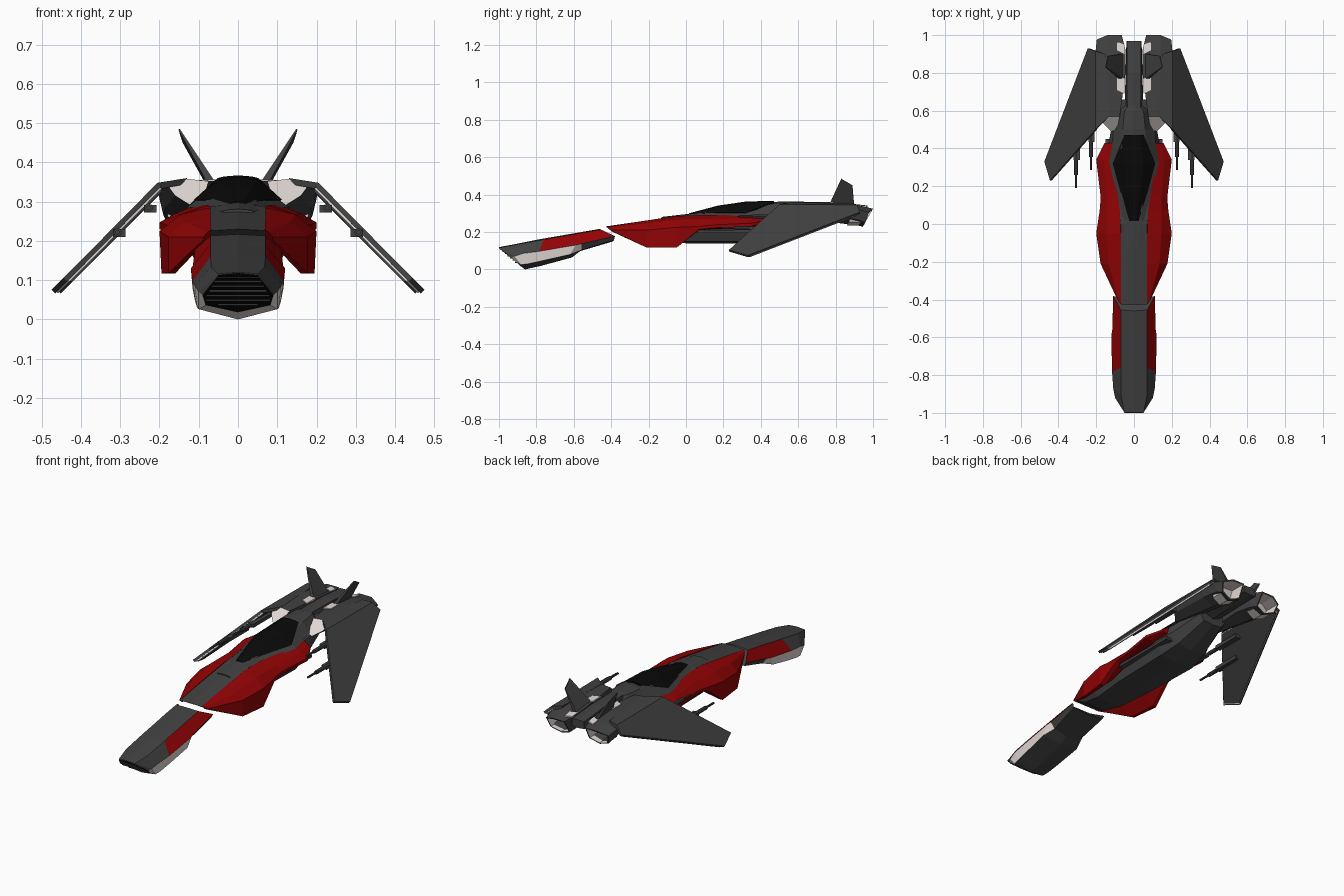
import bpy, bmesh, math
from mathutils import Vector

COLOURS = {"dark_grey": (.052, .052, .052), "red": (.29, .001, .0015), "light_grey": (.76, .69, .66),
           "glass_black": (.003, .003, .003)}
MATS = []
for n, c in COLOURS.items():
    m = bpy.data.materials.new(n)
    m.diffuse_color = (*c, 1)
    MATS.append(m)
DARK, RED, LIGHT, BLACK = range(4)


def finish(name, bm):
    bmesh.ops.recalc_face_normals(bm, faces=bm.faces)
    me = bpy.data.meshes.new(name)
    bm.to_mesh(me)
    bm.free()
    for m in MATS:
        me.materials.append(m)
    ob = bpy.data.objects.new(name, me)
    bpy.context.collection.objects.link(ob)
    return ob


def loft(name, rings, colour, front=DARK, back=DARK, recess=0):
    """Skin closed rings of points; colour(i, j) picks a material per strip."""
    bm = bmesh.new()
    vs = [[bm.verts.new(p) for p in r] for r in rings]
    n = len(rings[0])
    for i in range(len(vs) - 1):
        for j in range(n):
            k = (j + 1) % n
            f = bm.faces.new((vs[i][j], vs[i][k], vs[i + 1][k], vs[i + 1][j]))
            f.material_index = colour(i, j)
    a, b = bm.faces.new(vs[0]), bm.faces.new(vs[-1])
    a.material_index, b.material_index = front, back
    if recess:  # hollow out the back end
        bmesh.ops.recalc_face_normals(bm, faces=bm.faces)
        bmesh.ops.inset_individual(bm, faces=[b], thickness=.008)
        for f in bm.faces:
            if f.material_index == back and f is not b and f is not a:
                f.material_index = DARK
        r = bmesh.ops.extrude_discrete_faces(bm, faces=[b])["faces"][0]
        for e in {e for v in r.verts for e in v.link_faces}:
            e.material_index = back
        for v in r.verts:
            v.co.y -= recess
    return finish(name, bm)


def hull(name, halves, colour, **kw):
    """Loft from half rings running from top centre to bottom centre."""
    k = len(halves[0]) - 1
    rings = [h + [(-x, y, z) for x, y, z in h[-2:0:-1]] for h in halves]
    return loft(name, rings, lambda i, j: colour(i, j if j < k else 2 * k - 1 - j), **kw)


def pair(name, rings, colour, **kw):
    for s, side in ((1, "right"), (-1, "left")):
        loft(f"{name}_{side}", [[(s * x, y, z) for x, y, z in r] for r in rings], colour, **kw)


def at(y, *pts):
    return [(x, y, z) for x, z in pts]


def box(name, x0, x1, y0, y1, z0, z1, mat=DARK, both=True):
    rings = [at(y, (x0, z0), (x1, z0), (x1, z1), (x0, z1)) for y in (y0, y1)]
    (pair if both else loft)(name, rings, lambda i, j: mat, front=mat, back=mat)


# Nose with slanted ends and a light lip round the grille
nose = [
    [(0, -1, .118), (.049, -1, .113), (.09, -.935, .062), (.082, -.905, .036), (0, -.885, .018)],
    [(0, -.998, .12), (.051, -.998, .116), (.1, -.92, .07), (.1, -.885, .026), (0, -.86, 0)],
    [(0, -.92, .134), (.068, -.91, .133), (.11, -.87, .086), (.104, -.85, .029), (0, -.84, .005)],
    [(0, -.78, .162), (.07, -.76, .16), (.116, -.785, .097), (.109, -.78, .044), (0, -.78, .018)],
    [(0, -.6, .193), (.07, -.6, .188), (.12, -.59, .13), (.116, -.62, .08), (0, -.61, .064)],
    [(0, -.57, .198), (.07, -.57, .194), (.115, -.56, .137), (.09, -.56, .103), (0, -.57, .097)],
    [(0, -.46, .217), (.07, -.455, .213), (.11, -.38, .178), (.1, -.385, .157), (0, -.39, .15)]]


def nose_colour(i, j):
    if j == 1:
        return RED if i >= 3 else DARK
    if j == 2:
        return LIGHT if i < 5 else DARK
    return LIGHT if j == 3 and i == 0 else DARK


hull("nose", nose, nose_colour, front=BLACK)

# Grille slats across the sloping nose face
for i in range(7):
    t = (i + .8) / 8.5
    w = .047 + .034 * min(1, t * 1.7) - (.03 if i == 6 else 0)
    y, z = -1 + .115 * t, .116 - .1 * t
    box(f"grille_slat_{i}", -w, w, y - .005, y + .02, z - .001, z + .003, both=False)

# Main fuselage
fuselage = [
    [(0, -.43, .23), (.07, -.425, .226), (.085, -.39, .205), (.07, -.33, .175), (0, -.33, .17)],
    at(-.21, (0, .262), (.07, .258), (.11, .2), (.08, .15), (0, .145)),
    at(0, (0, .294), (.07, .288), (.125, .22), (.1, .15), (0, .14)),
    at(.36, (0, .31), (.12, .285), (.145, .225), (.11, .15), (0, .14)),
    at(.48, (0, .33), (.11, .29), (.125, .235), (.09, .175), (0, .165)),
    at(.66, (0, .34), (.07, .335), (.085, .285), (.06, .25), (0, .245))]
hull("fuselage", fuselage, lambda i, j: RED if j == 1 and i < 2 else DARK)

# Red side armour with downward cheek fins
armour = [
    [(.068, -.424, .228), (.078, -.415, .222), (.088, -.4, .21), (.088, -.39, .203),
     (.082, -.39, .2), (.07, -.4, .205)],
    at(-.21, (.07, .262), (.135, .248), (.177, .21), (.177, .118), (.16, .117), (.1, .18)),
    at(-.05, (.07, .285), (.145, .268), (.2, .225), (.195, .117), (.17, .117), (.1, .185)),
    at(.07, (.075, .291), (.145, .268), (.182, .23), (.182, .214), (.16, .21), (.11, .21)),
    at(.14, (.085, .291), (.145, .268), (.176, .238), (.176, .222), (.16, .218), (.11, .215)),
    at(.34, (.115, .288), (.16, .27), (.2, .247), (.2, .23), (.17, .226), (.12, .22)),
    at(.43, (.115, .288), (.14, .275), (.155, .262), (.155, .25), (.15, .245), (.12, .24))]
pair("side_armour", armour, lambda i, j: RED, front=RED, back=RED)

# Ledge under the armour
box("side_ledge", .1, .15, .02, .45, .195, .21)

# Canopy frame and glass
frame = [
    at(-.13, (0, .281), (.025, .279), (.045, .275), (0, .26)),
    at(.02, (0, .298), (.035, .294), (.062, .287), (0, .27)),
    at(.33, (0, .346), (.07, .331), (.132, .284), (0, .28)),
    at(.5, (0, .363), (.06, .354), (.1, .3), (0, .28)),
    at(.6, (0, .364), (.05, .357), (.08, .32), (0, .3)),
    at(.63, (0, .362), (.025, .355), (.04, .335), (0, .31))]
hull("canopy_frame", frame, lambda i, j: DARK)
glass = [
    at(.015, (0, .3), (.012, .299), (.024, .297), (0, .28)),
    at(.17, (0, .341), (.035, .335), (.072, .304), (0, .29)),
    at(.32, (0, .363), (.05, .356), (.113, .304), (0, .29)),
    at(.47, (0, .367), (.035, .364), (.052, .36), (0, .33))]
hull("canopy_glass", glass, lambda i, j: BLACK, front=BLACK, back=BLACK)

# Rear spine
spine = [at(.56, (0, .362), (.035, .358), (.05, .3), (0, .28)),
         at(.8, (0, .36), (.037, .355), (.045, .3), (0, .285)),
         at(.97, (0, .342), (.037, .34), (.04, .3), (0, .295))]
hull("rear_spine", spine, lambda i, j: DARK)

# Engine nacelles: slanted light intakes and hollow nozzles
engine = [
    [(.075, .57, .352), (.13, .57, .358), (.185, .57, .348), (.16, .53, .315), (.12, .49, .29), (.09, .5, .3)],
    at(.8, (.045, .353), (.14, .356), (.2, .335), (.185, .285), (.12, .25), (.05, .28)),
    at(.92, (.045, .34), (.14, .343), (.203, .32), (.19, .265), (.12, .235), (.05, .26)),
    [(.065, 1, .325), (.14, 1, .325), (.197, .977, .305), (.182, .958, .25), (.12, .945, .228), (.06, .957, .25)]]
pair("engine", engine, lambda i, j: DARK, front=LIGHT, back=LIGHT, recess=.09)

# Light vents on top of the engines
for nm, y0, y1, z0, z1 in (("front", .69, .77, .357, .357), ("rear", .9, .95, .345, .34)):
    pair(f"engine_vent_{nm}", [
        [(.05, y, z), (.09, y + d, z), (.09, y + d, z - .007), (.05, y, z - .007)]
        for y, z, d in ((y0, z0, .02), (y1, z1, .015))], lambda i, j: LIGHT, front=LIGHT, back=LIGHT)

# Canted tail fins
fin = [[(.055, .765, .345), (.077, .765, .345), (.077, .9, .335), (.055, .9, .335)],
       [(.148, .83, .485), (.152, .83, .484), (.141, .89, .45), (.136, .89, .45)]]
pair("tail_fin", fin, lambda i, j: DARK)

# Drooped forward-swept wings in three layers with a light band beneath
outline = [Vector(p) for p in ((.205, .5, .348), (.445, .23, .105), (.475, .33, .075), (.245, .93, .307), (.205, .915, .345))]
mid = sum(outline, Vector()) / len(outline)
down = Vector((-1, 0, -1)).normalized()
for nm, mat, sc, d0, d1 in (("skin", DARK, 1, 0, .013), ("band", LIGHT, .975, .013, .018), ("underside", DARK, .955, .018, .023)):
    pair(f"wing_{nm}", [[tuple(mid + (p - mid) * sc + down * d) for p in outline] for d in (d0, d1)],
         lambda i, j: mat, front=mat, back=mat)
root = [[(.13, .572, .36), (.205, .5, .348), (.205, .915, .345), (.15, .9, .352)],
        [(.13, .572, .345), (.195, .505, .333), (.197, .915, .327), (.15, .9, .335)]]
pair("wing_root", root, lambda i, j: DARK)

# Wing guns: barrel, sleeve and mount
for g, (x, y0, z) in enumerate(((.307, .19, .222), (.228, .285, .284))):
    for nm, r, a, b in (("barrel", .006, 0, .2), ("sleeve", .011, .07, .24)):
        pair(f"gun_{g}_{nm}", [[(x + r * math.cos(t * math.pi / 4), y0 + d, z + r * math.sin(t * math.pi / 4))
                               for t in range(8)] for d in (a, b)], lambda i, j: DARK)
    box(f"gun_{g}_mount", x - .02, x + .012, y0 + .15, y0 + .32, z - .012, z + .008)
